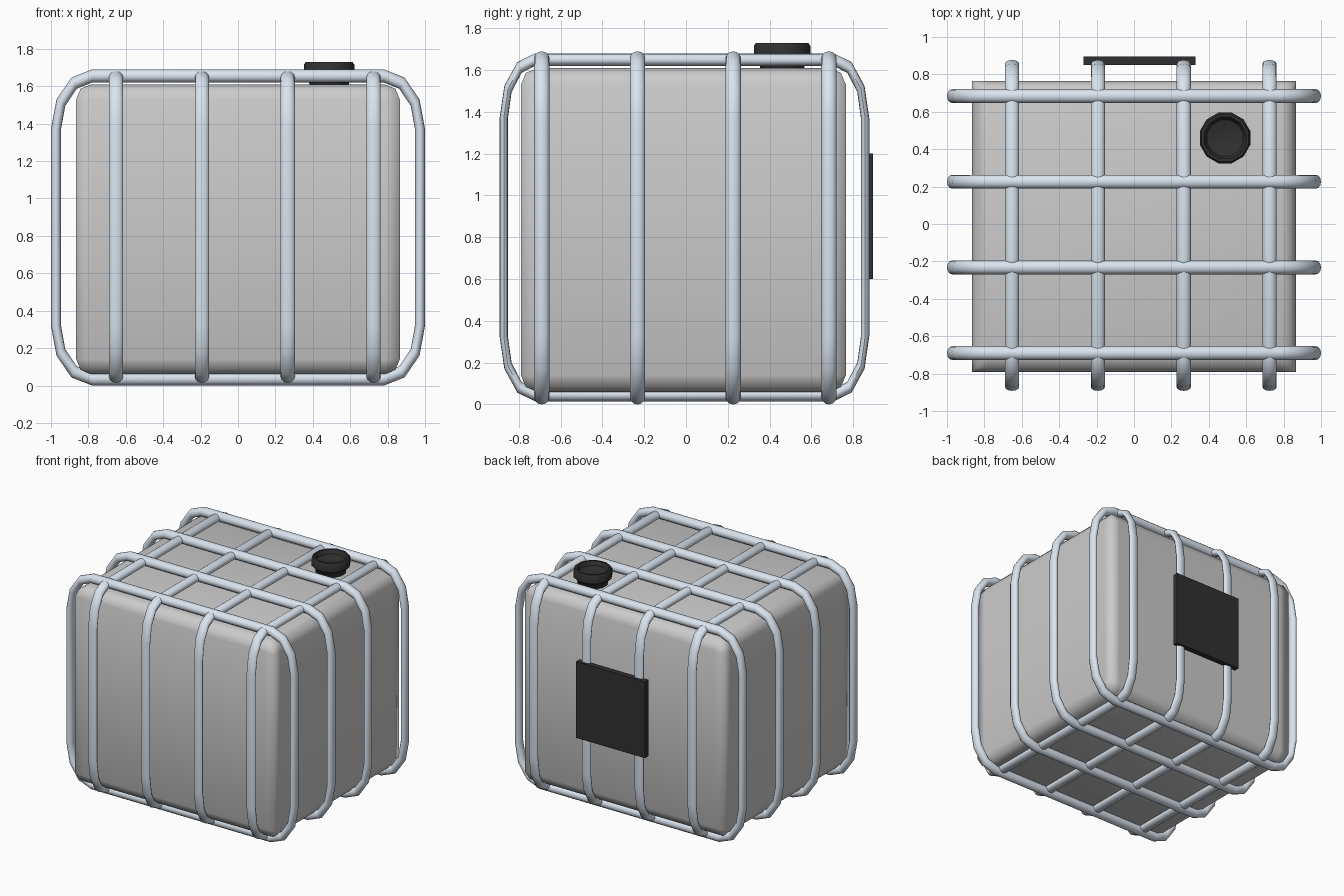
import bpy, bmesh
from math import cos, sin, pi, radians
from mathutils import Vector

if "Cube" in bpy.data.objects:
    bpy.data.objects.remove(bpy.data.objects["Cube"])


def material(name, rgb):
    m = bpy.data.materials.new(name)
    m.diffuse_color = (*rgb, 1)
    m.use_nodes = True
    m.node_tree.nodes["Principled BSDF"].inputs["Base Color"].default_value = m.diffuse_color
    return m


steel = material("galvanised_steel", (0.70, 0.78, 0.86))
black = material("black_plastic", (0.03, 0.03, 0.03))


def finish(name, bm, mat=None, angle=None):
    bmesh.ops.recalc_face_normals(bm, faces=bm.faces)
    me = bpy.data.meshes.new(name)
    bm.to_mesh(me)
    bm.free()
    ob = bpy.data.objects.new(name, me)
    bpy.context.collection.objects.link(ob)
    if mat:
        me.materials.append(mat)
    if angle:
        bpy.ops.object.select_all(action='DESELECT')
        ob.select_set(True)
        bpy.context.view_layer.objects.active = ob
        bpy.ops.object.shade_smooth_by_angle(angle=radians(angle))
    return ob


def box(lo, hi):
    bm = bmesh.new()
    bmesh.ops.create_cube(bm, size=1)
    for v in bm.verts:
        v.co = Vector([l + (h - l) * (c + 0.5) for l, h, c in zip(lo, hi, v.co)])
    return bm


def hoop(name, axis, pos, lo, hi, z0, z1, corner, tube, depth, sides=12):
    """Rounded rectangular tube loop; axis 0 = in the YZ plane, 1 = in XZ."""
    bm = bmesh.new()
    ru, rz = corner
    tu, tz = tube
    rows = []
    for q, (cu, cz) in enumerate([(hi - ru, z1 - rz), (lo + ru, z1 - rz),
                                  (lo + ru, z0 + rz), (hi - ru, z0 + rz)]):
        for k in range(4):
            t = (q + k / 3) * pi / 2
            row = []
            for s in range(sides):
                a = 2 * pi * s / sides
                u = cu + (ru - tu + tu * cos(a)) * cos(t)
                z = cz + (rz - tz + tz * cos(a)) * sin(t)
                w = pos + depth * sin(a)
                row.append(bm.verts.new((u, w, z) if axis == 1 else (w, u, z)))
            rows.append(row)
    for i, r in enumerate(rows):
        n = rows[(i + 1) % len(rows)]
        for s in range(sides):
            e = (s + 1) % sides
            bm.faces.new((r[s], r[e], n[e], n[s]))
    return finish(name, bm, steel, 50)


# Tank: rounded top and bottom edges, support loops for soft vertical edges
lo, hi = (-0.865, -0.79, 0.06), (0.865, 0.765, 1.61)
bm = box(lo, hi)
level = [e for e in bm.edges if abs(e.verts[0].co.z - e.verts[1].co.z) < 1e-4]
bmesh.ops.bevel(bm, geom=level, offset=0.08, segments=2, profile=0.5, affect='EDGES')
for ax in (0, 1):
    for c in (lo[ax] + 0.08, hi[ax] - 0.08):
        co, no = Vector(), Vector()
        co[ax], no[ax] = c, 1
        bmesh.ops.bisect_plane(bm, geom=bm.verts[:] + bm.edges[:] + bm.faces[:],
                               dist=1e-4, plane_co=co, plane_no=no)
finish("tank", bm, None, 120)

# Cage hoops running across, then front to back
for i in range(4):
    hoop(f"cross_hoop_{i + 1}", 1, -0.69 + 0.458 * i, -1, 1, 0, 1.69,
         (0.22, 0.32), (0.027, 0.035), 0.037)
    hoop(f"lengthwise_hoop_{i + 1}", 0, -0.652 + 0.459 * i, -0.892, 0.877, 0.015, 1.68,
         (0.17, 0.31), (0.02, 0.03), 0.038)

# Filler cap: lathed 12-sided profile with a dished top
bm = bmesh.new()
profile = [(0.105, 1.59), (0.115, 1.64), (0.14, 1.665), (0.14, 1.715),
           (0.13, 1.73), (0.115, 1.73), (0.10, 1.70), (0.05, 1.685)]
rings = []
for r, z in profile:
    rings.append([bm.verts.new((0.487 + r * cos((k + 0.5) * pi / 6),
                                0.46 + r * sin((k + 0.5) * pi / 6), z)) for k in range(12)])
for a, b in zip(rings, rings[1:]):
    for k in range(12):
        n = (k + 1) % 12
        bm.faces.new((a[k], a[n], b[n], b[k]))
bm.faces.new(rings[0])
bm.faces.new(rings[-1])
finish("filler_cap", bm, black, 35)

# Label plate on the back
finish("back_plate", box((-0.27, 0.85, 0.6), (0.33, 0.895, 1.2)), black)
